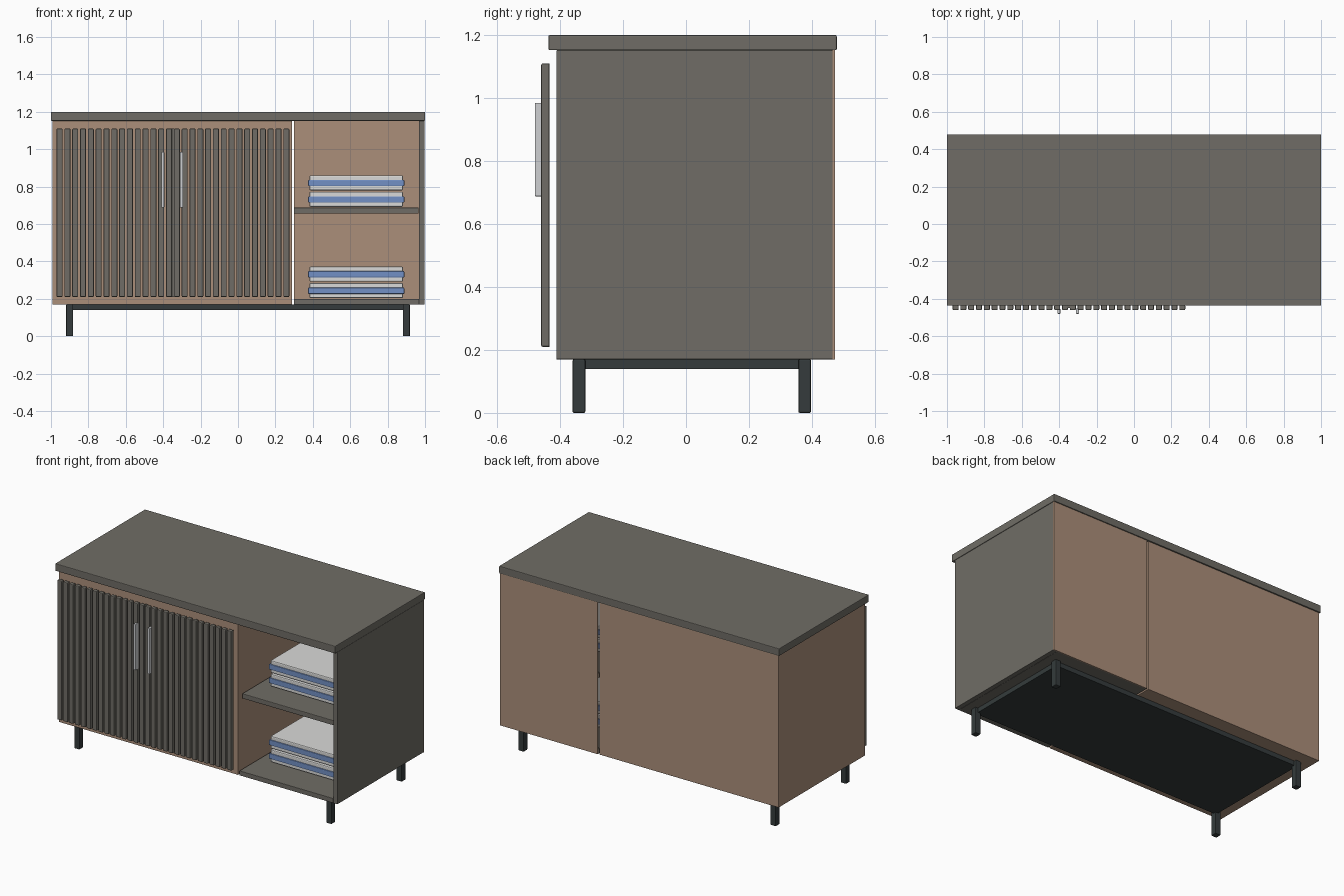
import bpy, bmesh

if "Cube" in bpy.data.objects:
    bpy.data.objects.remove(bpy.data.objects["Cube"])


def material(name, rgb):
    m = bpy.data.materials.new(name)
    m.diffuse_color = (*rgb, 1.0)
    m.use_nodes = True
    m.node_tree.nodes["Principled BSDF"].inputs["Base Color"].default_value = m.diffuse_color
    return m


GREY = material("warm grey", (0.16, 0.152, 0.132))
BROWN = material("light wood brown", (0.41, 0.275, 0.195))
BLACK = material("dark metal", (0.035, 0.044, 0.045))
SILVER = material("handle silver", (0.62, 0.63, 0.65))
WHITE = material("towel white", (0.70, 0.70, 0.69))
BLUE = material("towel blue", (0.17, 0.28, 0.56))


def box(name, x, y, z, mat, bevel=0.0):
    """Box from (min, max) ranges, with optional softened edges."""
    bm = bmesh.new()
    bmesh.ops.create_cube(bm, size=1.0)
    for v in bm.verts:
        v.co = [r[0] + (c + 0.5) * (r[1] - r[0]) for c, r in zip(v.co, (x, y, z))]
    if bevel:
        bmesh.ops.bevel(bm, geom=bm.edges[:], offset=bevel, segments=2,
                        profile=0.5, affect='EDGES')
    me = bpy.data.meshes.new(name)
    bm.to_mesh(me)
    bm.free()
    me.materials.append(mat)
    ob = bpy.data.objects.new(name, me)
    bpy.context.collection.objects.link(ob)
    return ob


# Worktop
box("top", (-1, 1), (-0.437, 0.479), (1.152, 1.20), GREY, 0.004)

# Closed cabinet on the left
box("cabinet_body", (-0.992, 0.289), (-0.412, 0.472), (0.17, 1.152), BROWN, 0.002)

# Open shelf unit on the right, a narrow slot away from the cabinet
box("side_panel", (0.968, 0.998), (-0.412, 0.466), (0.17, 1.152), GREY, 0.002)
box("shelf_unit_back", (0.299, 0.998), (0.466, 0.473), (0.17, 1.152), BROWN)
box("shelf_unit_floor", (0.299, 0.968), (-0.412, 0.466), (0.17, 0.20), GREY, 0.002)
box("shelf", (0.299, 0.966), (-0.385, 0.466), (0.656, 0.688), GREY, 0.004)

# Two doors made of vertical slats
pitch, width, start = 0.0418, 0.032, -0.97
for i in range(30):
    x = start + i * pitch
    door = "left" if i < 15 else "right"
    box(f"{door}_door_slat_{i + 1}", (x, x + width), (-0.46, -0.433),
        (0.21, 1.11), GREY, 0.005)
box("door_meeting_strip", (-0.356, -0.341), (-0.448, -0.433), (0.21, 1.11), GREY)

# Door handles
for side, x in (("left", -0.402), ("right", -0.302)):
    box(f"{side}_handle", (x - 0.008, x + 0.008), (-0.48, -0.452),
        (0.688, 0.985), SILVER, 0.003)

# Base plate and four legs
box("base_plate", (-0.90, 0.90), (-0.34, 0.38), (0.14, 0.17), BLACK)
for sx, xc in (("left", -0.90), ("right", 0.90)):
    for sy, yc in (("front", -0.34), ("back", 0.377)):
        box(f"{sy}_{sx}_leg", (xc - 0.019, xc + 0.019), (yc - 0.02, yc + 0.02),
            (0.0, 0.17), BLACK, 0.004)

# Folded towels: white layers with a slightly proud blue band
for level, base in (("lower", 0.20), ("upper", 0.688)):
    for n in range(2):
        z = base + 0.004 + n * 0.088
        box(f"{level}_towel_{n + 1}", (0.382, 0.882), (-0.215, 0.225),
            (z, z + 0.08), WHITE, 0.006)
        box(f"{level}_towel_band_{n + 1}", (0.375, 0.889), (-0.222, 0.232),
            (z + 0.022, z + 0.056), BLUE, 0.004)
